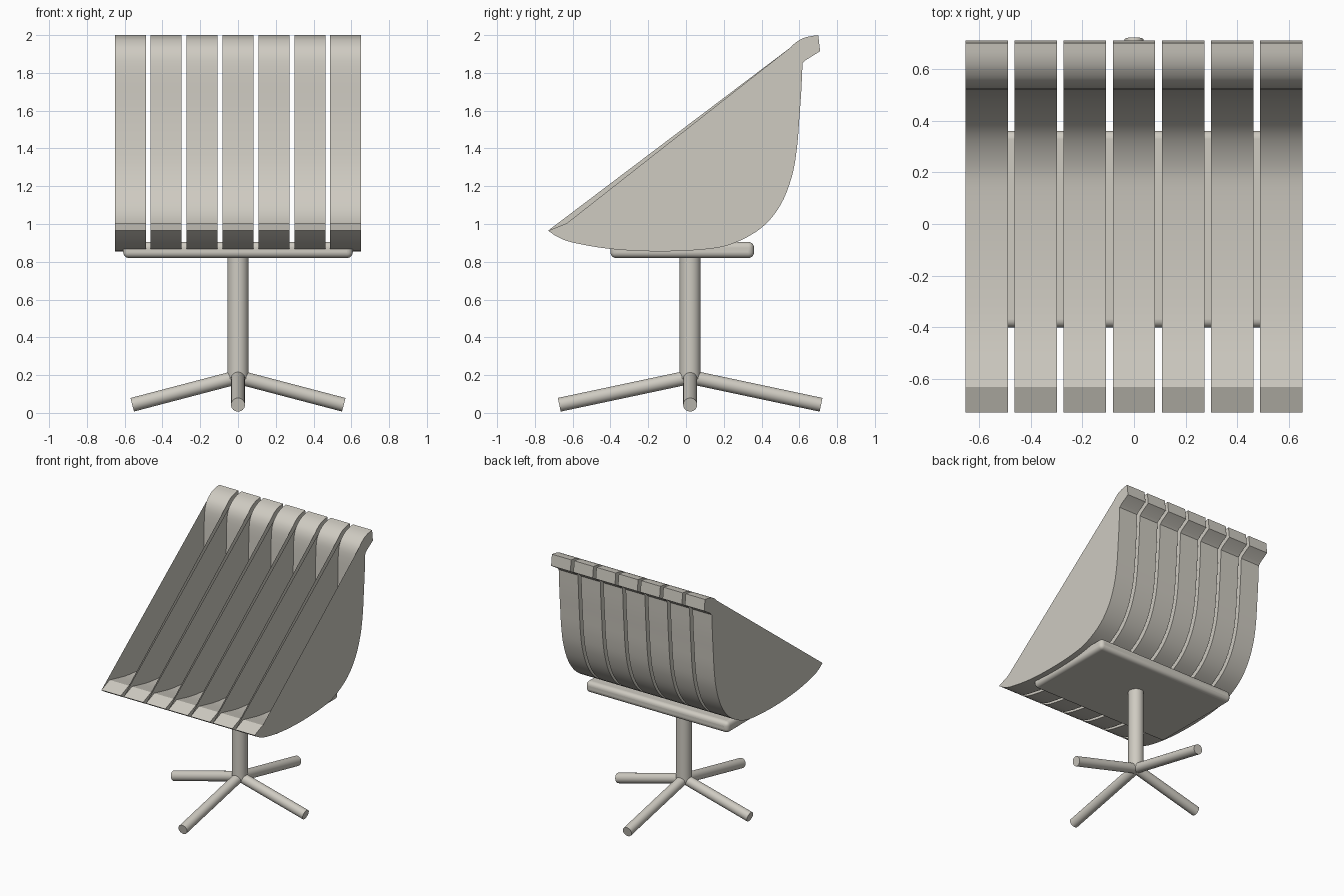
import bpy, bmesh, math
from mathutils import Vector

cube = bpy.data.objects.get("Cube")
if cube:
    bpy.data.objects.remove(cube, do_unlink=True)

# One warm off-white for everything
cream = bpy.data.materials.new("warm_cream")
cream.use_nodes = True
colour = (0.62, 0.595, 0.535, 1)
cream.diffuse_color = colour
cream.node_tree.nodes["Principled BSDF"].inputs["Base Color"].default_value = colour


def finish(obj, angle=35):
    obj.data.materials.clear()
    obj.data.materials.append(cream)
    bpy.ops.object.select_all(action='DESELECT')
    obj.select_set(True)
    bpy.context.view_layer.objects.active = obj
    bpy.ops.object.shade_smooth_by_angle(angle=math.radians(angle))


def spline(points, steps=4):
    """Smooth curve through the points (y, z)."""
    p = [Vector(q) for q in points]
    p = [2 * p[0] - p[1]] + p + [2 * p[-1] - p[-2]]
    out = []
    for a, b, c, d in zip(p, p[1:], p[2:], p[3:]):
        for s in range(steps):
            t = s / steps
            out.append(0.5 * (2 * b + (c - a) * t + (2 * a - 5 * b + 4 * c - d) * t ** 2
                              + (3 * b - a - 3 * c + d) * t ** 3))
    return out + [p[-2]]


def rod(name, start, end, radius):
    start, end = Vector(start), Vector(end)
    axis = end - start
    bpy.ops.mesh.primitive_cylinder_add(vertices=32, radius=radius, depth=axis.length,
                                        location=(start + end) / 2,
                                        rotation=axis.to_track_quat('Z', 'Y').to_euler())
    obj = bpy.context.object
    obj.name = name
    finish(obj)
    return obj


# Slat profile: underside from front to back, then the seat surface from top to front
outer = spline([(-.73, .965), (-.68, .932), (-.6, .902), (-.4, .868), (-.15, .855), (.1, .866),
                (.25, .897), (.4, .98), (.5, 1.1), (.56, 1.25), (.587, 1.4),
                (.6, 1.56), (.61, 1.7), (.617, 1.85)])
outer += [Vector((.635, 1.868)), Vector((.71, 1.915))]
inner = spline([(.7, 2.0), (.64, 1.99), (.59, 1.967), (.545, 1.92), (.523, 1.83),
                (.516, 1.6), (.5, 1.42), (.475, 1.28), (.425, 1.15), (.35, 1.05),
                (.23, .98), (.1, .955), (-.15, .943), (-.4, .957), (-.63, 1.005)])
ring = outer + inner
n = len(ring)
rim = len(outer) + sum(p.y > 1.93 for p in inner)


def slat(name, x, width):
    bm = bmesh.new()
    right, left = ([bm.verts.new((x + s * width / 2, p.x, p.y)) for p in ring] for s in (-1, 1))
    for i in range(n):
        j = (i + 1) % n
        bm.faces.new((right[i], right[j], left[j], left[i]))
    # Side walls close the hollow up to a straight line from front tip to crest
    bm.faces.new(left[:rim] + [left[-1]])
    bm.faces.new(list(reversed(right[:rim])))
    mesh = bpy.data.meshes.new(name)
    bm.to_mesh(mesh)
    bm.free()
    obj = bpy.data.objects.new(name, mesh)
    bpy.context.collection.objects.link(obj)
    finish(obj, 28)


for k in range(7):
    slat(f"seat_slat_{k + 1}", (k - 3) * 0.19, 0.164)

# Rounded plate under the seat
bpy.ops.mesh.primitive_cube_add(size=1, location=(0, -.02, .8625))
plate = bpy.context.object
plate.name = "seat_plate"
plate.scale = (1.215, .76, .085)
bpy.ops.object.transform_apply(location=False, rotation=False, scale=True)
bevel = plate.modifiers.new("round_edges", 'BEVEL')
bevel.width = .03
bevel.segments = 5
finish(plate)

# Column and four splayed legs
centre = .022
rod("column", (0, centre, .18), (0, centre, .84), .056)
for name, dx, dy in (("left_leg", .56, 0), ("right_leg", -.56, 0),
                     ("back_leg", 0, .693), ("front_leg", 0, -.693)):
    rod(name, (0, centre, .19), (dx, centre + dy, .043), .037)
